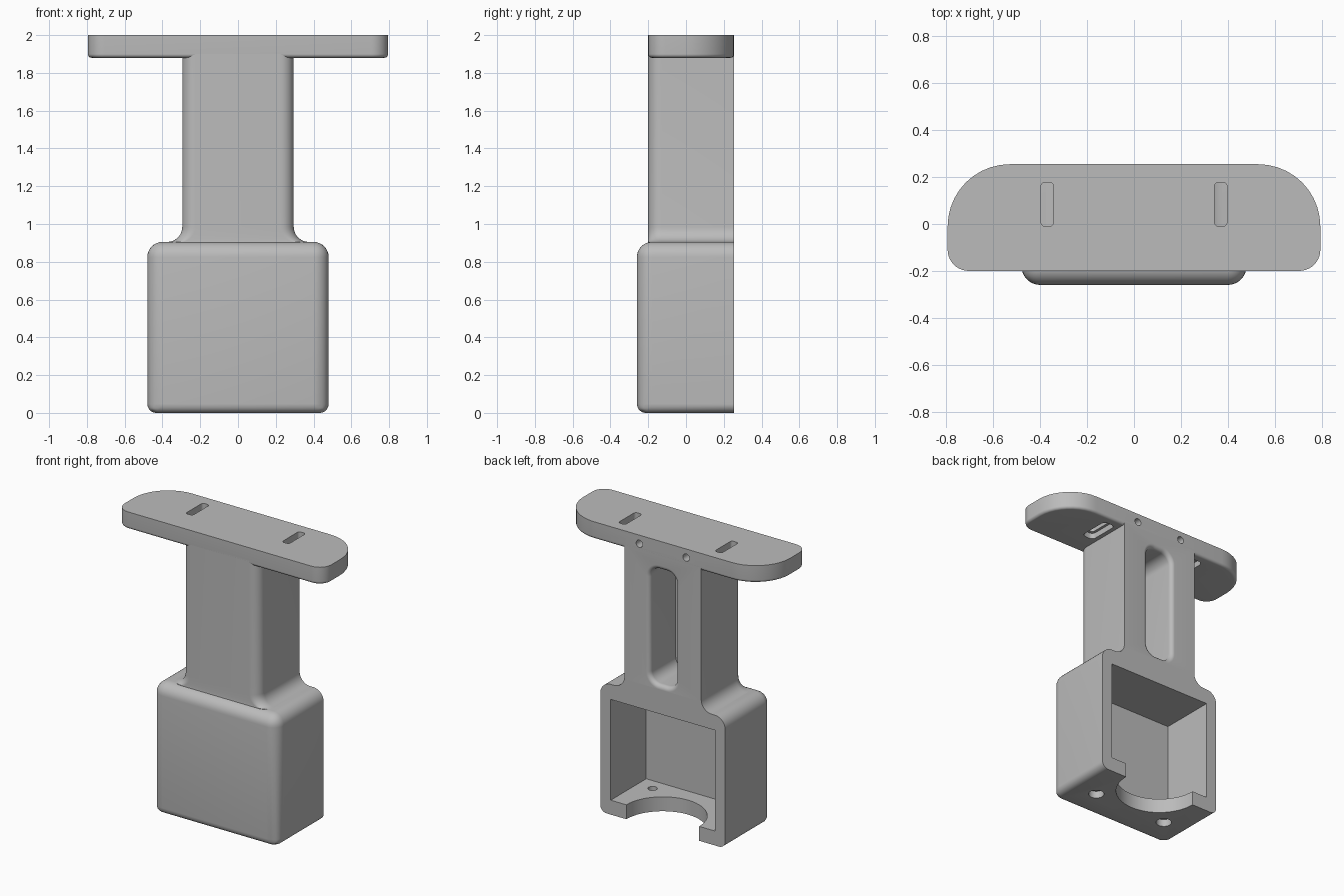
import bpy, bmesh
from math import sin, cos, pi

if "Cube" in bpy.data.objects:
    bpy.data.objects.remove(bpy.data.objects["Cube"], do_unlink=True)

grey = bpy.data.materials.new("plain_grey")
grey.use_nodes = True
GREY = (0.5, 0.5, 0.5, 1)
grey.diffuse_color = GREY
grey.node_tree.nodes["Principled BSDF"].inputs["Base Color"].default_value = GREY

BACK = 0.255
FRONT = -0.2


def outline(hx, v0, v1, r0, r1, grow=0.0, cx=0.0, n=10):
    """Rounded rectangle: radius r0 at the low-v corners, r1 at the high-v ones."""
    hx, v0, v1 = hx + grow, v0 - grow, v1 + grow
    pts = []
    for sx, sv, r, start in ((1, -1, r0, -pi / 2), (1, 1, r1, 0),
                             (-1, 1, r1, pi / 2), (-1, -1, r0, pi)):
        r = r + grow if r > 0 else 0
        u, v = cx + sx * (hx - r), (v1 - r if sv > 0 else v0 + r)
        for i in range(n + 1 if r > 0 else 1):
            a = start + pi / 2 * i / n
            pts.append((u + r * cos(a), v + r * sin(a)))
    return pts


def loft(name, levels, along_y=False):
    """Skin a stack of (outline, height) levels and cap both ends."""
    bm = bmesh.new()
    rings = [[bm.verts.new((u, w, v) if along_y else (u, v, w)) for u, v in pts]
             for pts, w in levels]
    for a, b in zip(rings, rings[1:]):
        for i in range(len(a)):
            j = (i + 1) % len(a)
            bm.faces.new((a[i], a[j], b[j], b[i]))
    bm.faces.new(rings[0])
    bm.faces.new(rings[-1])
    bmesh.ops.remove_doubles(bm, verts=bm.verts, dist=1e-5)
    bmesh.ops.recalc_face_normals(bm, faces=bm.faces)
    return finish(name, bm)


def finish(name, bm):
    mesh = bpy.data.meshes.new(name)
    bm.to_mesh(mesh)
    bm.free()
    mesh.materials.append(grey)
    obj = bpy.data.objects.new(name, mesh)
    bpy.context.collection.objects.link(obj)
    return obj


def activate(obj):
    bpy.ops.object.select_all(action='DESELECT')
    obj.select_set(True)
    bpy.context.view_layer.objects.active = obj


def cut(obj, cutters):
    activate(obj)
    for c in cutters:
        c.hide_render = True
        mod = obj.modifiers.new("cut", 'BOOLEAN')
        mod.operation = 'DIFFERENCE'
        mod.solver = 'EXACT'
        mod.object = c
        bpy.ops.object.modifier_apply(modifier=mod.name)
        bpy.data.objects.remove(c, do_unlink=True)


def smooth(obj):
    activate(obj)
    bpy.ops.object.shade_smooth_by_angle(angle=pi / 6)


def disc(r, cx, cv, n=8):
    return outline(r, cv - r, cv + r, r, r, cx=cx, n=n)


quarter = [pi / 2 * i / 8 for i in range(9)]

# Top plate: wide rounded ends, small fillet under the rim
fillet = 0.02
plate_levels = [(outline(0.795, FRONT, BACK, 0.09, 0.265, grow=-fillet * (1 - sin(t))),
                 1.88 + fillet * (1 - cos(t))) for t in quarter]
plate_levels.append((outline(0.795, FRONT, BACK, 0.09, 0.265), 2.0))
plate = loft("top_plate", plate_levels)

# Strap slots with a recess underneath, and two screw holes in the back edge
tools = []
for side in (-1, 1):
    x = side * 0.37
    slot = outline(0.027, -0.01, 0.178, 0.018, 0.018, cx=x, n=5)
    recess = outline(0.045, -0.028, 0.196, 0.03, 0.03, cx=x, n=5)
    tools.append(loft("slot_cutter", [(slot, 1.8), (slot, 2.1)]))
    tools.append(loft("recess_cutter", [(recess, 1.8), (recess, 1.92)]))
    hole = disc(0.025, side * 0.18, 1.94)
    tools.append(loft("hole_cutter", [(hole, 0.05), (hole, 0.4)], along_y=True))
cut(plate, tools)

# Column: rounded front edges, flared foot
flare = 0.08
col_levels = [(outline(0.295 + flare, FRONT, BACK, 0.07, 0), 0.86)]
col_levels += [(outline(0.295 + flare * (1 - sin(t)), FRONT, BACK, 0.07, 0),
                0.905 + flare * (1 - cos(t))) for t in quarter]
col_levels.append((outline(0.295, FRONT, BACK, 0.07, 0), 1.91))
column = loft("column", col_levels)

# Long pocket in the back of the column with a rounded rim
rim = 0.03


def pocket(grow):
    return outline(0.1, 1.0, 1.8, 0.07, 0.07, grow=grow)


pocket_levels = [(pocket(rim), 0.3)]
pocket_levels += [(pocket(rim * (1 - sin(t))), BACK - rim * (1 - cos(t))) for t in quarter]
pocket_levels.append((pocket(0), -0.03))
cut(column, [loft("pocket_cutter", pocket_levels, along_y=True)])

# Lower housing: block with every edge rounded except those on the back
block = outline(0.48, -0.26, BACK, 0, 0)
housing = loft("housing", [(block, 0.0), (block, 0.905)])
weights = housing.data.attributes.new("bevel_weight_edge", 'FLOAT', 'EDGE')
for e in housing.data.edges:
    a, b = (housing.data.vertices[i].co for i in e.vertices)
    if min(a.y, b.y) < BACK - 0.1:
        weights.data[e.index].value = 0.6 if max(a.z, b.z) < 0.1 else 1.0
bevel = housing.modifiers.new("rounding", 'BEVEL')
bevel.limit_method = 'WEIGHT'
bevel.width = 0.08
bevel.segments = 8
activate(housing)
bpy.ops.object.modifier_apply(modifier=bevel.name)

# Open cavity, half-round floor notch and countersunk floor holes
cavity = outline(0.4, 0.1, 0.8, 0, 0)
notch = disc(0.28, 0, BACK, n=14)
tools = [loft("cavity_cutter", [(cavity, -0.135), (cavity, 0.4)], along_y=True),
         loft("notch_cutter", [(notch, -0.1), (notch, 0.15)])]
for side in (-1, 1):
    x = side * 0.285
    wide, narrow = disc(0.05, x, -0.04), disc(0.03, x, -0.04)
    tools.append(loft("screw_cutter", [(wide, -0.1), (wide, 0.05)]))
    tools.append(loft("screw_cutter", [(narrow, -0.1), (narrow, 0.2)]))
cut(housing, tools)

for part in (plate, column, housing):
    smooth(part)
